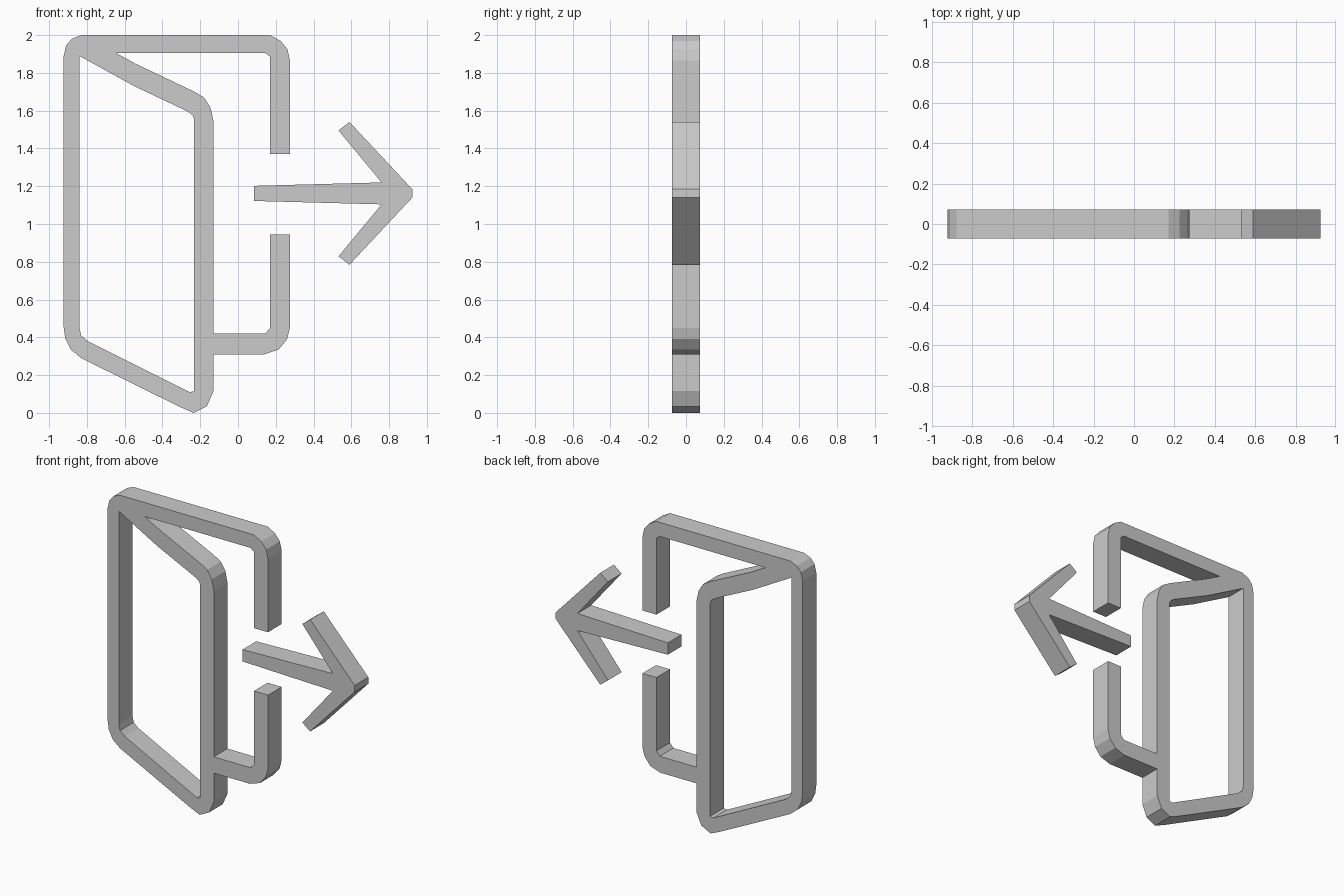
import bpy, bmesh
from mathutils import Vector

HALF = 0.073  # half thickness in y


def plate(name, *loops):
    """Extrude a flat x/z outline (further loops are holes) along y."""
    bm = bmesh.new()
    edges = []
    for loop in loops:
        vs = [bm.verts.new((x, -HALF, z)) for x, z in loop]
        edges += [bm.edges.new((vs[i - 1], v)) for i, v in enumerate(vs)]
    bmesh.ops.triangle_fill(bm, edges=edges, use_beauty=True, use_dissolve=False)
    ext = bmesh.ops.extrude_face_region(bm, geom=bm.faces[:], use_keep_orig=True)
    new = [g for g in ext["geom"] if isinstance(g, bmesh.types.BMVert)]
    bmesh.ops.translate(bm, verts=new, vec=Vector((0, 2 * HALF, 0)))
    bmesh.ops.recalc_face_normals(bm, faces=bm.faces[:])
    mesh = bpy.data.meshes.new(name)
    bm.to_mesh(mesh)
    bm.free()
    obj = bpy.data.objects.new(name, mesh)
    bpy.context.collection.objects.link(obj)
    return obj


# Doorway frame joined to the open door leaf: one continuous outline
outline = [
    # top left corner, top rail, top right corner
    (-0.923, 1.89), (-0.91, 1.945), (-0.88, 1.98), (-0.83, 2.0),
    (0.17, 2.0), (0.225, 1.97), (0.262, 1.925), (0.275, 1.865),
    # end of upper jamb and its inner side
    (0.275, 1.37), (0.17, 1.37), (0.17, 1.885), (0.145, 1.905), (-0.645, 1.905),
    # sloping top of the door leaf
    (-0.545, 1.85), (-0.23, 1.70), (-0.18, 1.67), (-0.145, 1.615), (-0.13, 1.545),
    # lower jamb
    (-0.13, 0.42), (0.145, 0.42), (0.17, 0.45), (0.17, 0.945), (0.275, 0.945),
    (0.275, 0.45), (0.26, 0.39), (0.215, 0.335), (0.14, 0.31), (-0.13, 0.31),
    # sloping bottom of the door leaf
    (-0.13, 0.115), (-0.165, 0.035), (-0.235, 0.0), (-0.305, 0.03),
    (-0.83, 0.29), (-0.885, 0.335), (-0.915, 0.395), (-0.923, 0.455),
]
opening = [
    (-0.84, 1.89), (-0.55, 1.73), (-0.265, 1.595), (-0.24, 1.575), (-0.232, 1.555),
    (-0.232, 0.115), (-0.255, 0.11), (-0.795, 0.38), (-0.83, 0.41), (-0.84, 0.45),
]
plate("door_and_frame", outline, opening)

# Exit arrow: upper half, mirrored about its centre line
MID = 1.162
upper = [(0.085, 1.202), (0.76, 1.22), (0.532, 1.495), (0.59, 1.54), (0.923, 1.184)]
lower = [(x, 2 * MID - z) for x, z in reversed(upper)]
plate("exit_arrow", upper + lower)
